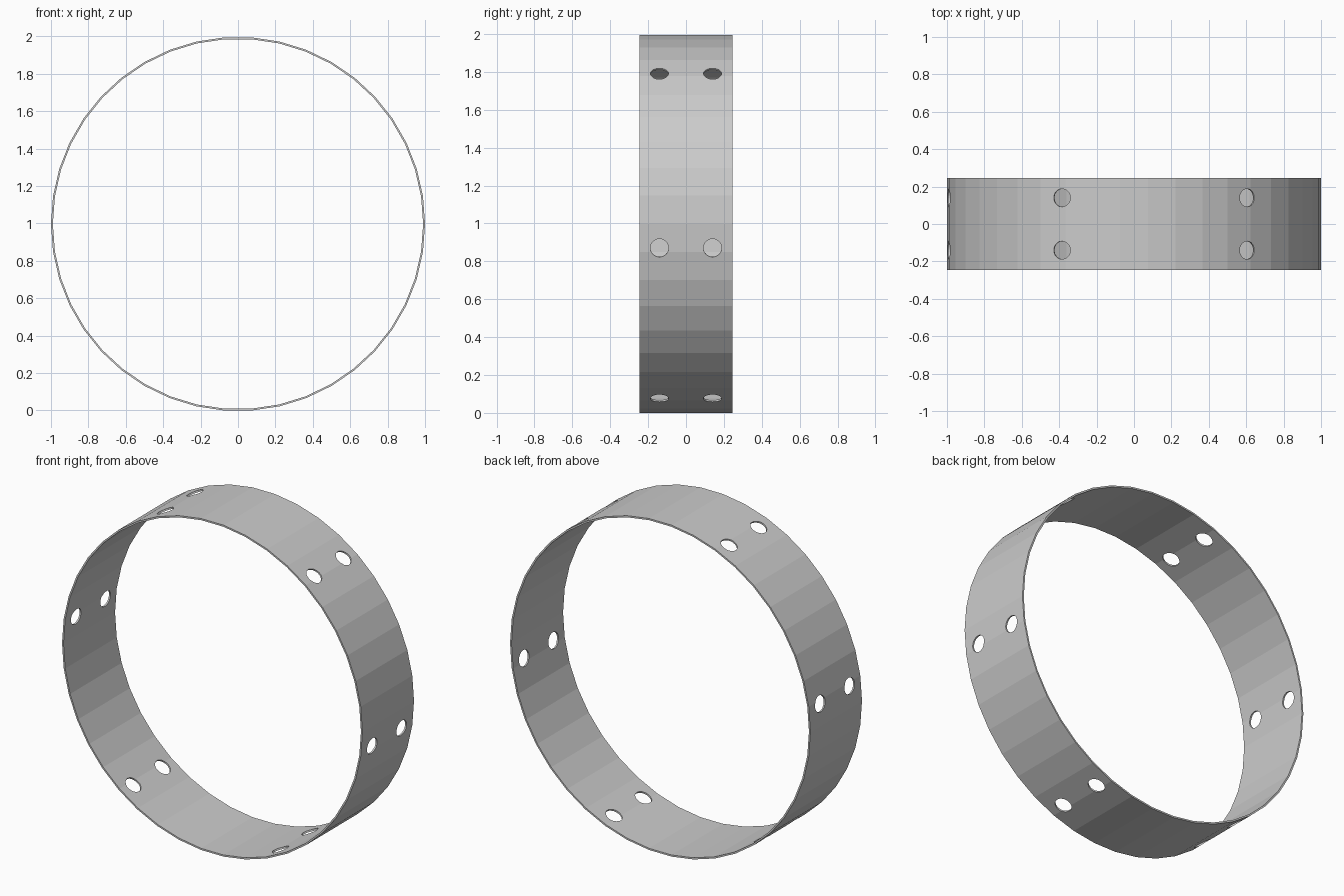
import bpy, bmesh
from math import cos, sin, pi, radians
from mathutils import Matrix, Vector

if "Cube" in bpy.data.objects:
    bpy.data.objects.remove(bpy.data.objects["Cube"])

SIDES, R_OUT, R_IN, HALF_W = 42, 1.0, 0.99, 0.245
CENTRE_Z = R_OUT * cos(pi / SIDES)      # flat facet rests on the floor


def make_object(name, bm):
    bmesh.ops.recalc_face_normals(bm, faces=bm.faces)
    mesh = bpy.data.meshes.new(name)
    bm.to_mesh(mesh)
    bm.free()
    ob = bpy.data.objects.new(name, mesh)
    bpy.context.collection.objects.link(ob)
    return ob


# Thin faceted band: rectangular section swept around the y axis
bm = bmesh.new()
section = [(R_OUT, -HALF_W), (R_OUT, HALF_W), (R_IN, HALF_W), (R_IN, -HALF_W)]
loops = []
for i in range(SIDES):
    a = 2 * pi * i / SIDES
    loops.append([bm.verts.new((r * cos(a), y, CENTRE_Z + r * sin(a))) for r, y in section])
for i in range(SIDES):
    p, q = loops[i], loops[(i + 1) % SIDES]
    for j in range(4):
        k = (j + 1) % 4
        bm.faces.new((p[j], p[k], q[k], q[j]))
band = make_object("ring_band", bm)

# Six pairs of round radial holes
bm = bmesh.new()
for n in range(6):
    a = radians(-7.3 + 60 * n)
    out = Vector((cos(a), 0, sin(a)))
    rot = out.to_track_quat('Z', 'Y').to_matrix().to_4x4()
    for y in (-0.14, 0.14):
        pos = out * R_OUT + Vector((0, y, CENTRE_Z))
        bmesh.ops.create_cone(bm, cap_ends=True, segments=32, radius1=0.048, radius2=0.048,
                              depth=0.2, matrix=Matrix.Translation(pos) @ rot)
cutter = make_object("hole_cutter", bm)
cutter.hide_render = True

mod = band.modifiers.new("holes", 'BOOLEAN')
mod.operation = 'DIFFERENCE'
mod.solver = 'EXACT'
mod.object = cutter
bpy.context.view_layer.objects.active = band
bpy.ops.object.modifier_apply(modifier=mod.name)
bpy.data.objects.remove(cutter)
